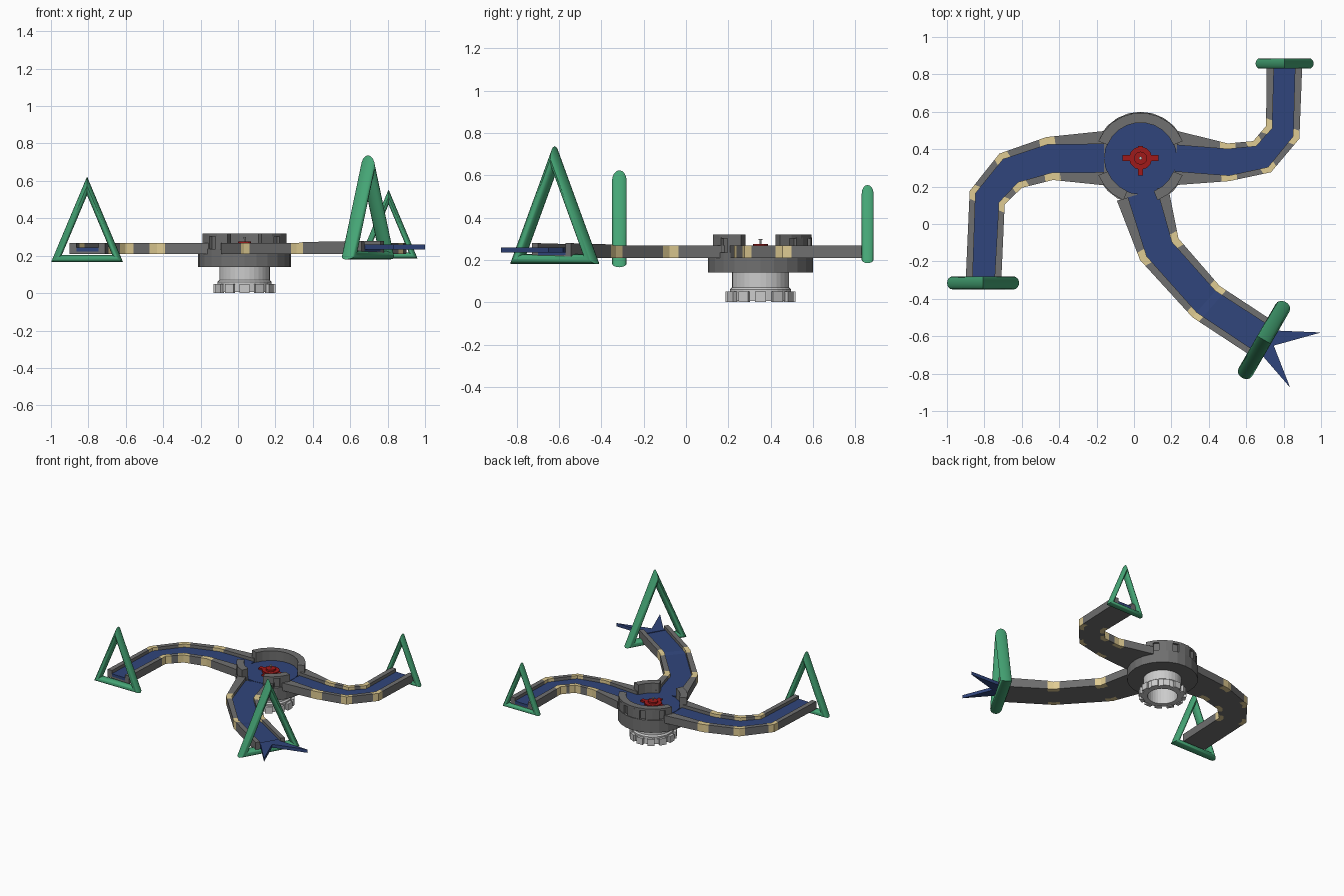
import bpy, bmesh
from math import sin, cos, pi, radians
from mathutils import Vector as V

if "Cube" in bpy.data.objects:
    bpy.data.objects.remove(bpy.data.objects["Cube"])

HUB = V((0.035, 0.352))


def material(name, rgb):
    m = bpy.data.materials.new(name)
    m.diffuse_color = (*rgb, 1)
    m.use_nodes = True
    m.node_tree.nodes["Principled BSDF"].inputs["Base Color"].default_value = m.diffuse_color
    return m


STONE = material("dark_stone", (0.16, 0.16, 0.16))
SAND = material("sand_stone", (0.74, 0.60, 0.29))
BLUE = material("water_blue", (0.03, 0.06, 0.20))
GREEN = material("gate_green", (0.06, 0.38, 0.18))
RED = material("red", (0.35, 0.01, 0.01))


def build(name, verts, faces, mats=(), face_mats=None):
    me = bpy.data.meshes.new(name)
    me.from_pydata([tuple(v) for v in verts], [], faces)
    for m in mats:
        me.materials.append(m)
    if face_mats:
        for p, i in zip(me.polygons, face_mats):
            p.material_index = i
    bm = bmesh.new()
    bm.from_mesh(me)
    bmesh.ops.recalc_face_normals(bm, faces=bm.faces)
    bm.to_mesh(me)
    bm.free()
    ob = bpy.data.objects.new(name, me)
    bpy.context.collection.objects.link(ob)
    return ob


def prism(name, outline, z0, z1, mats=()):
    n = len(outline)
    verts = [(*p, z) for z in (z0, z1) for p in outline]
    faces = [tuple(range(n)), tuple(range(n, 2 * n))]
    faces += [(i, (i + 1) % n, n + (i + 1) % n, n + i) for i in range(n)]
    return build(name, verts, faces, mats)


def polar(r, deg):
    return HUB + r * V((cos(radians(deg)), sin(radians(deg))))


def arc_wall(name, a0, a1, r0, r1, z0, z1, mats=()):
    k = max(1, round((a1 - a0) / 15))
    angs = [a0 + (a1 - a0) * i / k for i in range(k + 1)]
    return prism(name, [polar(r1, a) for a in angs] + [polar(r0, a) for a in angs[::-1]], z0, z1, mats)


def lathe(name, prof, sides, mats=()):
    # closed (r, z) loop spun around the hub axis
    n = len(prof)
    verts = [(*polar(r, 360 * s / sides), z) for s in range(sides) for r, z in prof]
    faces = [(s * n + j, s * n + (j + 1) % n, (s + 1) % sides * n + (j + 1) % n, (s + 1) % sides * n + j)
             for s in range(sides) for j in range(n)]
    return build(name, verts, faces, mats)


def disc(name, r, z0, z1, sides, mats=()):
    return prism(name, [polar(r, 360 * i / sides) for i in range(sides)], z0, z1, mats)


def arm(name, path, wall, water, lift=0.0):
    # mitred edges of a channel, split near each bend for the sand blocks
    pts = [V(p) for p in path]
    dirs = [(b - a).normalized() for a, b in zip(pts, pts[1:])]
    rows = []
    for i, p in enumerate(pts):
        n1, n2 = [V((-d.y, d.x)) for d in (dirs[max(i - 1, 0)], dirs[min(i, len(dirs) - 1)])]
        m = (n1 + n2).normalized()
        m = m / m.dot(n1)
        rows.append([p + m * o for o in (wall[i], water[i], -water[i], -wall[i])])
    stations, sandy = [rows[0]], []
    for i in range(len(rows) - 1):
        a, b = rows[i], rows[i + 1]
        slide = lambda p, q: [u + (w - u).normalized() * 0.042 for u, w in zip(p, q)]
        if i > 0:
            stations.append(slide(a, b)); sandy.append(1)
        if i < len(rows) - 2:
            stations.append(slide(b, a)); sandy.append(0)
        stations.append(b)
        sandy.append(1 if i < len(rows) - 2 else 0)
    verts, faces, fm, wv, wf = [], [], [], [], []
    for s, (ol, il, ir, orr) in enumerate(stations):
        up = lift * max(0, s - len(stations) + 3) / 2
        zb, zf, zt, zw = 0.208, 0.222, 0.267 + up, 0.243 + up
        sec = [(ol, zb), (il, zb), (ir, zb), (orr, zb), (orr, zt), (ir, zt), (ir, zf), (il, zf), (il, zt), (ol, zt)]
        verts += [(*p, z) for p, z in sec]
        wv += [(*p, z) for p, z in ((il, zf), (ir, zf), (ir, zw), (il, zw))]
    for s, c in enumerate(sandy):
        for j in range(10):
            k = (j + 1) % 10
            faces.append((s * 10 + j, s * 10 + k, s * 10 + 10 + k, s * 10 + 10 + j))
            fm.append(0 if j in (1, 6) else c)
        wf += [(s * 4 + j, s * 4 + (j + 1) % 4, s * 4 + 4 + (j + 1) % 4, s * 4 + 4 + j) for j in range(4)]
    e, w = len(verts) - 10, len(wv) - 4
    for o in (0, e):
        for q in ((0, 1, 7, 8, 9), (1, 2, 6, 7), (2, 3, 4, 5, 6)):
            faces.append(tuple(o + t for t in q))
            fm.append(0)
    wf += [(0, 1, 2, 3), (w, w + 1, w + 2, w + 3)]
    build(name + "_channel", verts, faces, (STONE, SAND), fm)
    build(name + "_water", wv, wf, (BLUE,))


def gate(name, x, y, z, width, turn):
    # mitred triangle of oval tube; outer size follows the width
    h = width * 1.19
    t = width * 0.05
    a, b, c = V((-width / 2, 0)), V((width / 2, 0)), V((0, h))
    la, lc = (b - c).length, width
    per = 2 * la + lc
    inc = (a * la + b * la + c * lc) / per
    inr = width * h / per
    n = 16
    verts, faces = [], []
    for corner in (a, b, c):
        for k in range(n):
            ang = 2 * pi * k / n
            inset = t * (1 - cos(ang))
            p = corner + (inc - corner) * (inset / inr)
            d = width * 0.09 * sin(ang)
            verts.append((x + p.x * cos(turn) - d * sin(turn), y + p.x * sin(turn) + d * cos(turn), z + p.y))
    for s in range(3):
        u = (s + 1) % 3
        faces += [(s * n + j, s * n + (j + 1) % n, u * n + (j + 1) % n, u * n + j) for j in range(n)]
    ob = build(name, verts, faces, (GREEN,))
    bpy.context.view_layer.objects.active = ob
    ob.select_set(True)
    bpy.ops.object.shade_smooth_by_angle(angle=radians(35))
    ob.select_set(False)


# Pedestal: hollow post and toothed foot
lathe("post", [(0.105, 0.02), (0.145, 0.02), (0.145, 0.06), (0.135, 0.07), (0.135, 0.145), (0.105, 0.145)], 32)
lathe("foot_ring", [(0.105, 0.005), (0.148, 0.005), (0.148, 0.045), (0.105, 0.045)], 32)
for i in range(12):
    arc_wall("foot_tooth", i * 30 - 9, i * 30 + 9, 0.14, 0.167, 0, 0.05)

# Hub: drum, water basin and wall with slots, open at the three arms
disc("hub_drum", 0.248, 0.14, 0.235, 24, (STONE,))
disc("hub_water", 0.195, 0.225, 0.245, 24, (BLUE,))
for a0, a1, count in ((22, 158, 4), (202, 248, 1), (292, 338, 1)):
    arc_wall("hub_wall", a0, a1, 0.19, 0.228, 0.23, 0.318, (STONE,))
    arc_wall("hub_wall_cap", a0, a1, 0.19, 0.243, 0.302, 0.32, (STONE,))
    step = (a1 - a0) / count
    for i in range(count + 1):
        lo = max(a0, a0 + (i - 0.5) * step + 5)
        hi = min(a1, a0 + (i + 0.5) * step - 5)
        arc_wall("hub_wall_panel", lo, hi, 0.22, 0.243, 0.23, 0.305, (STONE,))

# Three winding channels
arm("left_arm", [(-0.16, 0.352), (-0.45, 0.35), (-0.66, 0.285), (-0.785, 0.14), (-0.805, -0.31)],
    [0.145, 0.115, 0.105, 0.095, 0.095], [0.075, 0.075, 0.07, 0.063, 0.058])
arm("right_arm", [(0.225, 0.352), (0.505, 0.33), (0.685, 0.36), (0.795, 0.49), (0.805, 0.86)],
    [0.145, 0.10, 0.09, 0.09, 0.095], [0.07, 0.07, 0.06, 0.056, 0.056])
arm("front_arm", [(0.045, 0.165), (0.135, -0.135), (0.385, -0.415), (0.72, -0.635)],
    [0.142, 0.115, 0.11, 0.11], [0.08, 0.075, 0.075, 0.078], 0.012)

# Forked splash at the front arm's end
c, d, n = V((0.695, -0.62)), V((0.87, -0.5)), V((0.5, 0.87))
prism("water_fork", [c + n * 0.075, c + n * 0.075 + d * 0.03, V((1.0, -0.58)), c + d * 0.06,
                     V((0.835, -0.875)), c - n * 0.075 + d * 0.03, c - n * 0.075], 0.234, 0.259, (BLUE,))

# Triangular gates
gate("left_gate", -0.807, -0.315, 0.165, 0.385, 0)
gate("right_gate", 0.805, 0.858, 0.185, 0.31, 0)
gate("front_gate", 0.695, -0.62, 0.18, 0.468, radians(60))

# Red centrepiece with tabs and a pin
disc("red_core", 0.062, 0.24, 0.262, 12, (RED,))
disc("red_cap", 0.035, 0.26, 0.275, 12, (RED,))
for name, x0, x1, y0, y1 in (("red_cross_tab", -0.097, 0.097, -0.016, 0.016), ("red_long_tab", -0.014, 0.014, -0.092, 0.064)):
    prism(name, [HUB + V(p) for p in ((x0, y0), (x1, y0), (x1, y1), (x0, y1))], 0.24, 0.258, (RED,))
disc("pin", 0.004, 0.27, 0.295, 8)
disc("pin_head", 0.009, 0.293, 0.299, 8)
